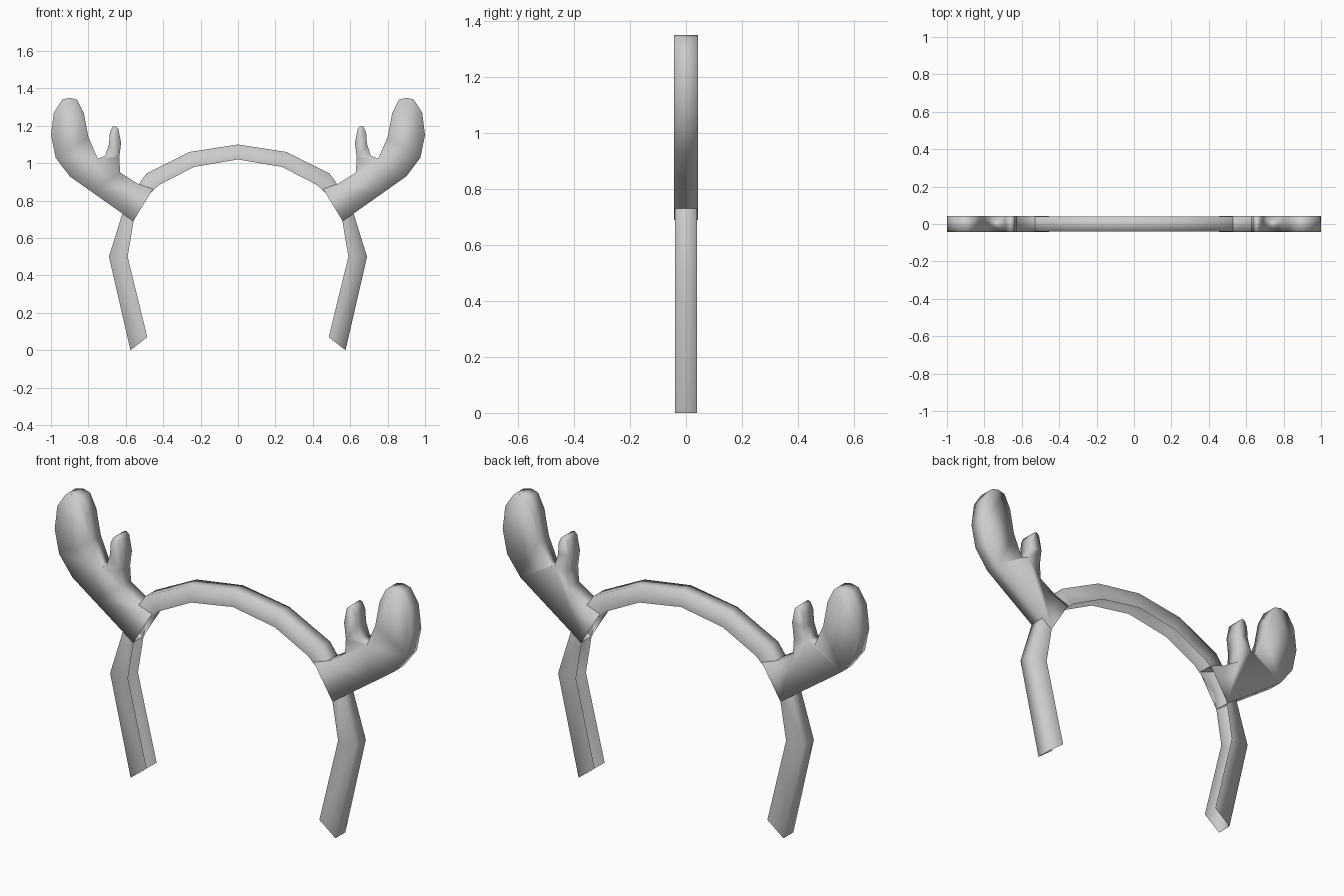
import bpy

if "Cube" in bpy.data.objects:
    bpy.data.objects.remove(bpy.data.objects["Cube"])


def mirrored_shell(name, points, faces, wall, depth):
    """Flat x-z faces on front and back, joined by a wall along a chain of points.
    Mirrored over x = 0 and smooth shaded."""
    n = len(points)
    verts = [(x, -depth, z) for x, z in points] + [(x, depth, z) for x, z in points]
    polys = [list(f) for f in faces]
    polys += [[i + n for i in reversed(f)] for f in faces]
    polys += [[b, a, a + n, b + n] for a, b in zip(wall, wall[1:])]
    mesh = bpy.data.meshes.new(name)
    mesh.from_pydata(verts, [], polys)
    mesh.shade_smooth()
    obj = bpy.data.objects.new(name, mesh)
    bpy.context.collection.objects.link(obj)
    mod = obj.modifiers.new("mirror", 'MIRROR')
    mod.use_clip = True
    mod.merge_threshold = 0.0005
    return obj


# Headband: a channel, open on the inside, following the head
outer = [(0, 1.10), (0.26, 1.06), (0.49, 0.945), (0.60, 0.79), (0.69, 0.50), (0.575, 0.0)]
inner = [(0, 1.02), (0.235, 0.98), (0.42, 0.885), (0.545, 0.77), (0.59, 0.50), (0.485, 0.07)]
k = len(outer)
strips = [(i, i + k, i + k + 1, i + 1) for i in range(k - 1)]
mirrored_shell("headband", outer + inner, strips, list(range(k - 1, -1, -1)), 0.04)

# Antlers: flat extruded outline, open at the base where it meets the band
outline = [
    (0.56, 0.69), (0.78, 0.845), (0.90, 0.93), (0.975, 1.03), (1.0, 1.15),
    (0.985, 1.27), (0.94, 1.34), (0.90, 1.35), (0.86, 1.34), (0.825, 1.27),
    (0.80, 1.14), (0.75, 1.025), (0.71, 1.04), (0.69, 1.10), (0.685, 1.165),
    (0.67, 1.195), (0.655, 1.20), (0.64, 1.185), (0.625, 1.11), (0.635, 1.03),
    (0.63, 0.95), (0.535, 0.89), (0.455, 0.862),
]
# the face is split into trunk, main branch and small tine
trunk = [0, 1, 2, 11, 12, 19, 20, 21, 22]
branch = list(range(2, 12))
tine = list(range(12, 20))
mirrored_shell("antlers", outline, [trunk, branch, tine],
               list(range(len(outline))), 0.042)
